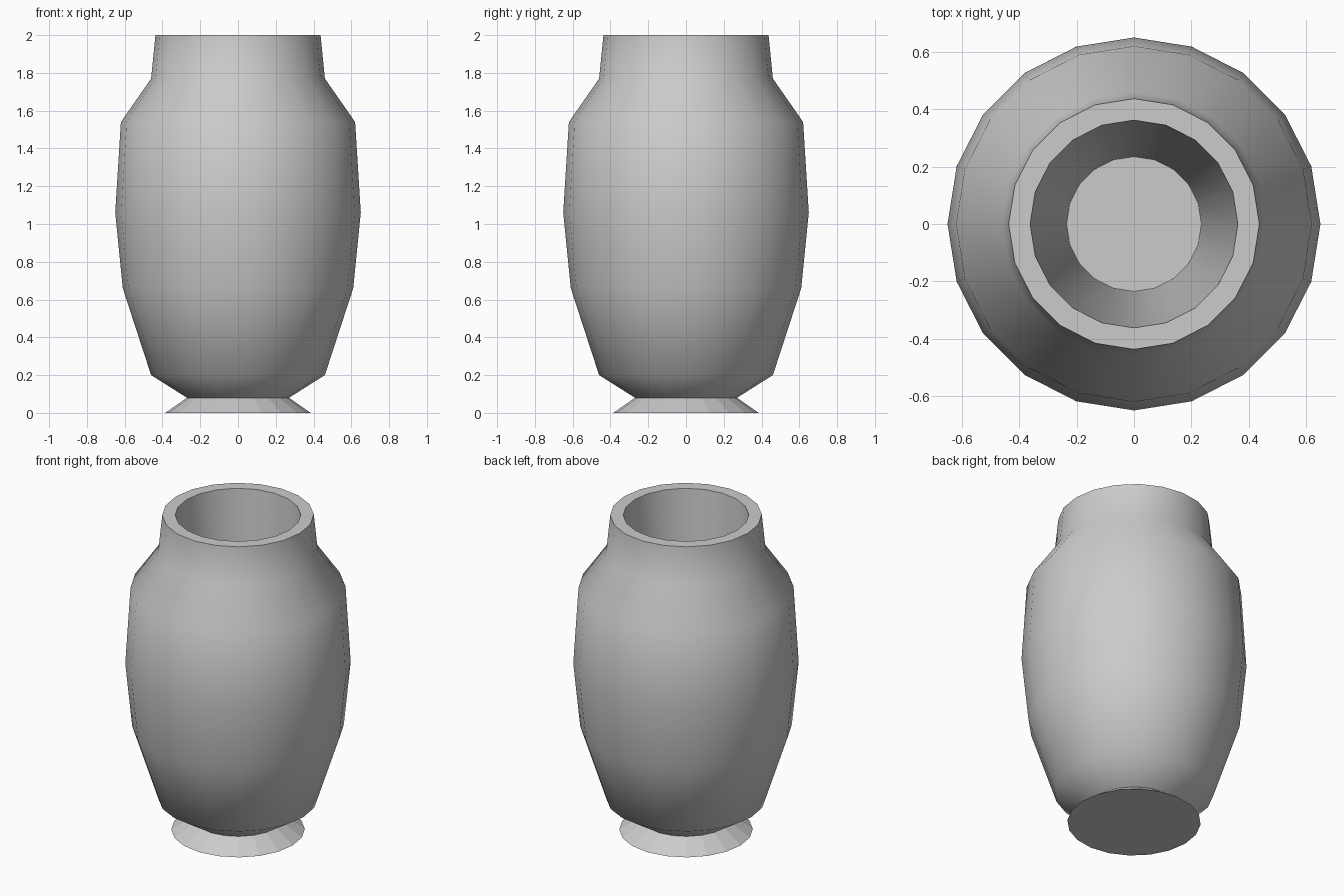
import bpy, bmesh
from math import sin, cos, pi

if "Cube" in bpy.data.objects:
    bpy.data.objects.remove(bpy.data.objects["Cube"])

SIDES = 20

# (radius, height, is the ring a hard edge?) from the base, over the rim, down to the inner floor
PROFILE = [
    (0.385, 0.00, True), (0.27, 0.08, True),                      # foot
    (0.46, 0.20, False), (0.61, 0.66, False), (0.65, 1.06, False),
    (0.62, 1.54, False), (0.46, 1.77, False), (0.437, 2.00, True),  # body and neck
    (0.362, 2.00, True), (0.235, 0.14, True),                     # rim and inside
]

bm = bmesh.new()
rings = [[bm.verts.new((r * cos(2 * pi * i / SIDES), r * sin(2 * pi * i / SIDES), z))
          for i in range(SIDES)] for r, z, _ in PROFILE]

# Walls between rings; the foot (first band) stays faceted
for k in range(len(rings) - 1):
    a, b = rings[k], rings[k + 1]
    for i in range(SIDES):
        j = (i + 1) % SIDES
        face = bm.faces.new((a[i], a[j], b[j], b[i]))
        face.smooth = k > 0

# Underside and inner floor
bm.faces.new(rings[0][::-1])
bm.faces.new(rings[-1])

# Hard edges around foot, rim and floor
for ring, (_, _, hard) in zip(rings, PROFILE):
    if hard:
        for i in range(SIDES):
            bm.edges.get((ring[i], ring[(i + 1) % SIDES])).smooth = False

mesh = bpy.data.meshes.new("vase")
bm.to_mesh(mesh)
bm.free()
vase = bpy.data.objects.new("vase", mesh)
bpy.context.collection.objects.link(vase)
